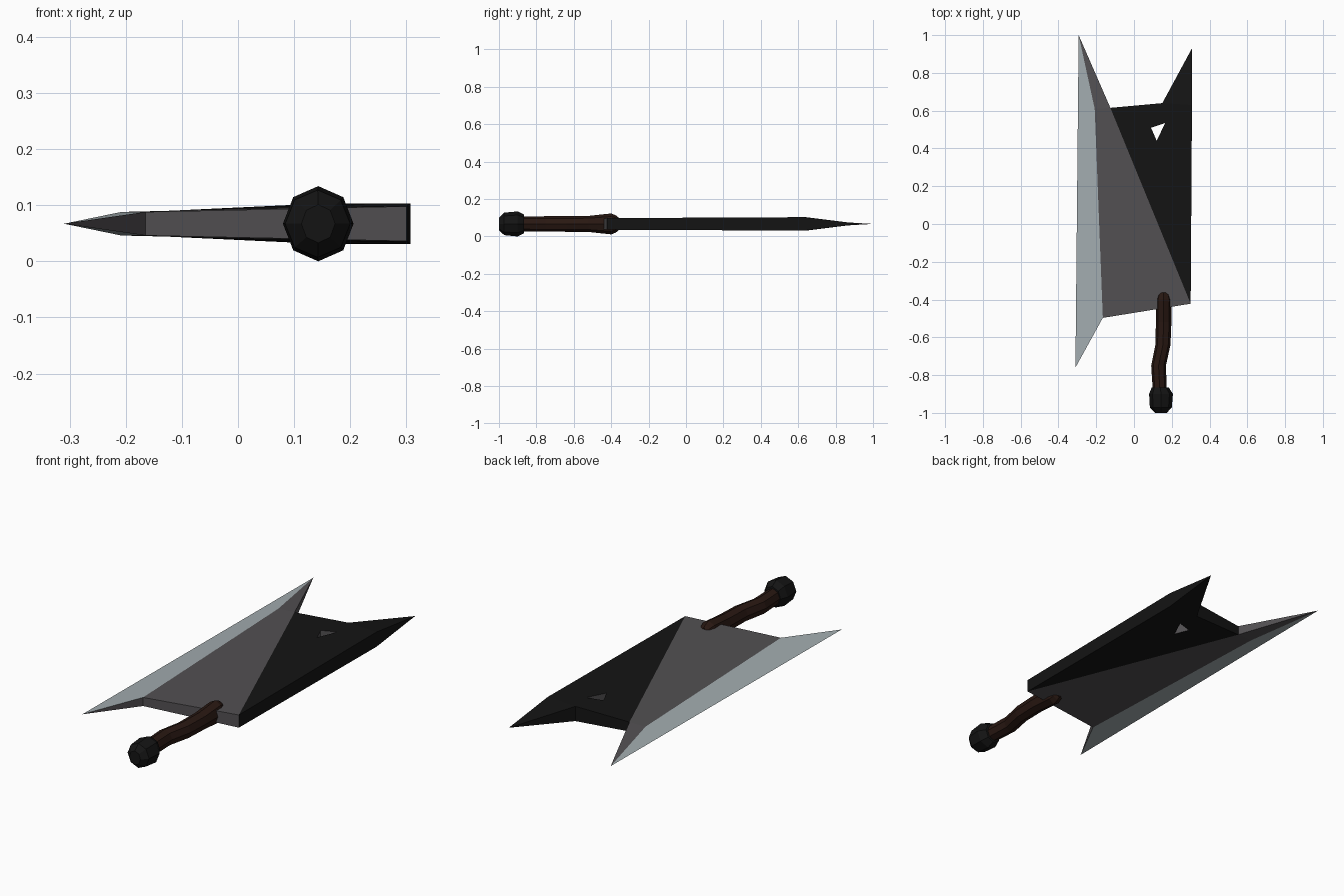
import bpy, bmesh
from math import sin, cos, tau

if "Cube" in bpy.data.objects:
    bpy.data.objects.remove(bpy.data.objects["Cube"])

ZC = 0.067  # mid-plane height of the whole weapon


def material(name, rgb):
    m = bpy.data.materials.new(name)
    m.diffuse_color = (*rgb, 1)
    m.use_nodes = True
    m.node_tree.nodes["Principled BSDF"].inputs["Base Color"].default_value = m.diffuse_color
    return m


EDGE = material("edge_steel", (0.36, 0.41, 0.43))
GREY = material("grey_steel", (0.085, 0.080, 0.085))
BLACK = material("black_iron", (0.007, 0.007, 0.007))
BROWN = material("dark_leather", (0.022, 0.009, 0.006))


def finish(name, bm, mats):
    bmesh.ops.recalc_face_normals(bm, faces=bm.faces)
    me = bpy.data.meshes.new(name)
    bm.to_mesh(me)
    bm.free()
    for m in mats:
        me.materials.append(m)
    ob = bpy.data.objects.new(name, me)
    bpy.context.collection.objects.link(ob)
    return ob


# Blade: outline points as (x, y, half thickness); zero thickness = sharp point
POINTS = {
    "A": (-0.165, -0.497, 0.021), "B": (0.30, -0.422, 0.031),
    "C": (0.307, 0.63, 0.036), "D": (0.15, 0.64, 0.036),
    "E": (-0.125, 0.615, 0.023), "F": (-0.208, 0.61, 0.021),
    "P": (-0.31, -0.76, 0), "T": (-0.293, 1.0, 0), "U": (0.307, 0.93, 0),
    "H": (0.09, 0.51, 0.032), "I": (0.165, 0.535, 0.035), "J": (0.12, 0.44, 0.033),
}
# Faces repeated on top and underside, by material slot (0 edge, 1 grey, 2 black)
PLATES = [("PAFT", 0), ("ABEF", 1), ("FET", 1), ("EDIH", 2), ("DCI", 2),
          ("CBJI", 2), ("BEHJ", 2), ("DCU", 2)]
# Walls joining top to underside
WALLS = [("AB", 1), ("BC", 2), ("DE", 2), ("HI", 1), ("IJ", 1), ("JH", 1),
         ("PA", 1), ("ET", 1), ("CU", 2), ("DU", 2)]

bm = bmesh.new()
top, low = {}, {}
for k, (x, y, h) in POINTS.items():
    top[k] = bm.verts.new((x, y, ZC + h))
    low[k] = bm.verts.new((x, y, ZC - h)) if h else top[k]
for keys, slot in PLATES:
    for side in (top, low):
        bm.faces.new([side[k] for k in keys]).material_index = slot
for (a, b), slot in WALLS:
    loop = list(dict.fromkeys([top[a], top[b], low[b], low[a]]))
    bm.faces.new(loop).material_index = slot
finish("blade", bm, [EDGE, GREY, BLACK])


def loft(name, rings, mat, sides=8):
    """Capped tube along y from rings of (x, y, x radius, z radius)."""
    bm = bmesh.new()
    loops = [[bm.verts.new((x + rx * cos(tau * i / sides), y,
                            ZC + rz * sin(tau * i / sides)))
              for i in range(sides)] for x, y, rx, rz in rings]
    for a, b in zip(loops, loops[1:]):
        for i in range(sides):
            j = (i + 1) % sides
            bm.faces.new((a[i], a[j], b[j], b[i]))
    bm.faces.new(loops[0])
    bm.faces.new(loops[-1])
    return finish(name, bm, [mat])


# Bent grip, flaring where it clamps over the blade
loft("grip", [(0.137, -0.89, 0.037, 0.040), (0.130, -0.75, 0.039, 0.041),
              (0.153, -0.64, 0.040, 0.042), (0.157, -0.52, 0.041, 0.043),
              (0.157, -0.40, 0.042, 0.056), (0.157, -0.375, 0.034, 0.046),
              (0.157, -0.362, 0.016, 0.036)], BROWN)

# Faceted pommel
loft("pommel", [(0.143, -1.0, 0.030, 0.034), (0.142, -0.972, 0.058, 0.060),
                (0.143, -0.90, 0.063, 0.067), (0.139, -0.865, 0.045, 0.050)], BLACK)
